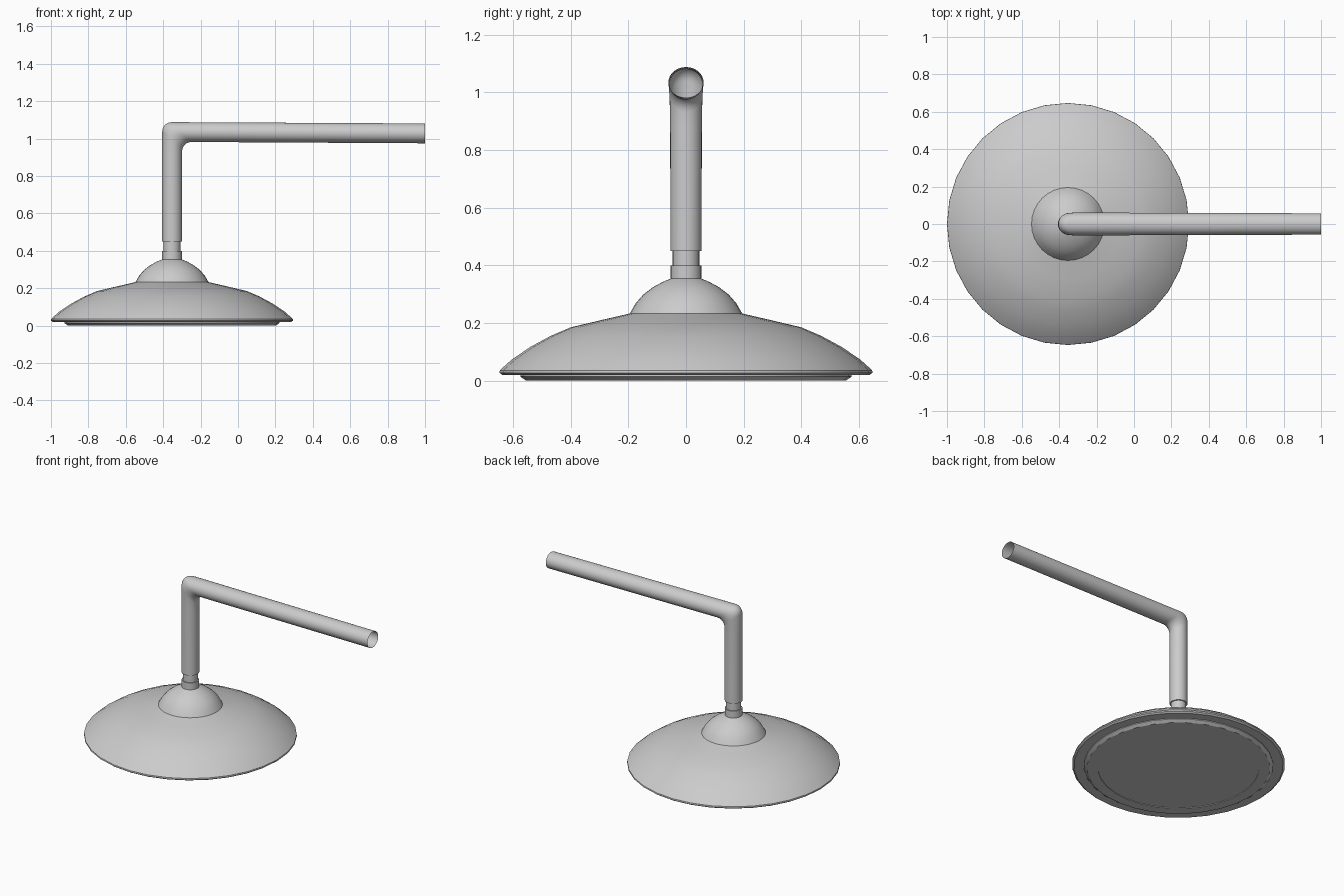
import bpy, bmesh
from math import sin, cos, pi

if "Cube" in bpy.data.objects:
    bpy.data.objects.remove(bpy.data.objects["Cube"])

CX = -0.353   # axis of the shower head
SIDES = 32


def make_object(name, rings, cap_start=False, cap_end=False, angle=30):
    """Skin a list of closed rings of points into one smooth object."""
    bm = bmesh.new()
    loops = [[bm.verts.new(p) for p in ring] for ring in rings]
    for a, b in zip(loops, loops[1:]):
        n = len(a)
        for i in range(n):
            j = (i + 1) % n
            bm.faces.new((a[i], a[j], b[j], b[i]))
    if cap_start:
        bm.faces.new(loops[0][::-1])
    if cap_end:
        bm.faces.new(loops[-1])
    bmesh.ops.recalc_face_normals(bm, faces=bm.faces)
    mesh = bpy.data.meshes.new(name)
    bm.to_mesh(mesh)
    bm.free()
    ob = bpy.data.objects.new(name, mesh)
    bpy.context.collection.objects.link(ob)
    bpy.ops.object.select_all(action='DESELECT')
    ob.select_set(True)
    bpy.context.view_layer.objects.active = ob
    bpy.ops.object.shade_smooth_by_angle(angle=angle * pi / 180)
    return ob


def circle(r, z):
    return [(CX + r * cos(2 * pi * i / SIDES), r * sin(2 * pi * i / SIDES), z)
            for i in range(SIDES)]


def lathe(name, profile, **caps):
    return make_object(name, [circle(r, z) for r, z in profile], **caps)


def pipe_ring(outer, inner, depth):
    """Ellipse spanning an outer and an inner (x, z) point, depth along y."""
    ring = []
    for i in range(SIDES):
        a = 2 * pi * i / SIDES
        k = (1 + cos(a)) / 2
        ring.append((outer[0] * k + inner[0] * (1 - k), depth * sin(a),
                     outer[1] * k + inner[1] * (1 - k)))
    return ring


# Wide shallow head with its rolled rim
lathe("shower_head", [
    (0.575, 0.019), (0.636, 0.019), (0.647, 0.027), (0.646, 0.036),
    (0.605, 0.073), (0.54, 0.117), (0.47, 0.155), (0.40, 0.185),
    (0.29, 0.211), (0.195, 0.233)])

# Spray plate underneath, with a shallow step
lathe("spray_plate", [
    (0.49, 0.004), (0.49, 0.0), (0.555, 0.0), (0.575, 0.014), (0.575, 0.019)],
    cap_start=True)

# Domed cap on top of the head
lathe("dome_cap", [
    (0.195, 0.233), (0.175, 0.268), (0.149, 0.298), (0.115, 0.324),
    (0.08, 0.343), (0.053, 0.354)])

# Collar and narrower neck
lathe("neck_collar", [
    (0.053, 0.354), (0.053, 0.40), (0.046, 0.40), (0.046, 0.45), (0.054, 0.45)])

# Bent supply pipe, open at the wall end
rings = [pipe_ring((-0.407, 0.45), (-0.299, 0.45), 0.054),
         pipe_ring((-0.407, 0.90), (-0.299, 0.88), 0.055)]
for s in range(7):
    t = s / 6 * pi / 2
    rings.append(pipe_ring((-0.355 - 0.05 * cos(t), 1.038 + 0.05 * sin(t)),
                           (-0.249 - 0.05 * cos(t), 0.932 + 0.05 * sin(t)),
                           0.057 + 0.004 * sin(t)))
rings.append(pipe_ring((1.0, 1.081), (1.0, 0.975), 0.057))
make_object("bent_pipe", rings, angle=40)
